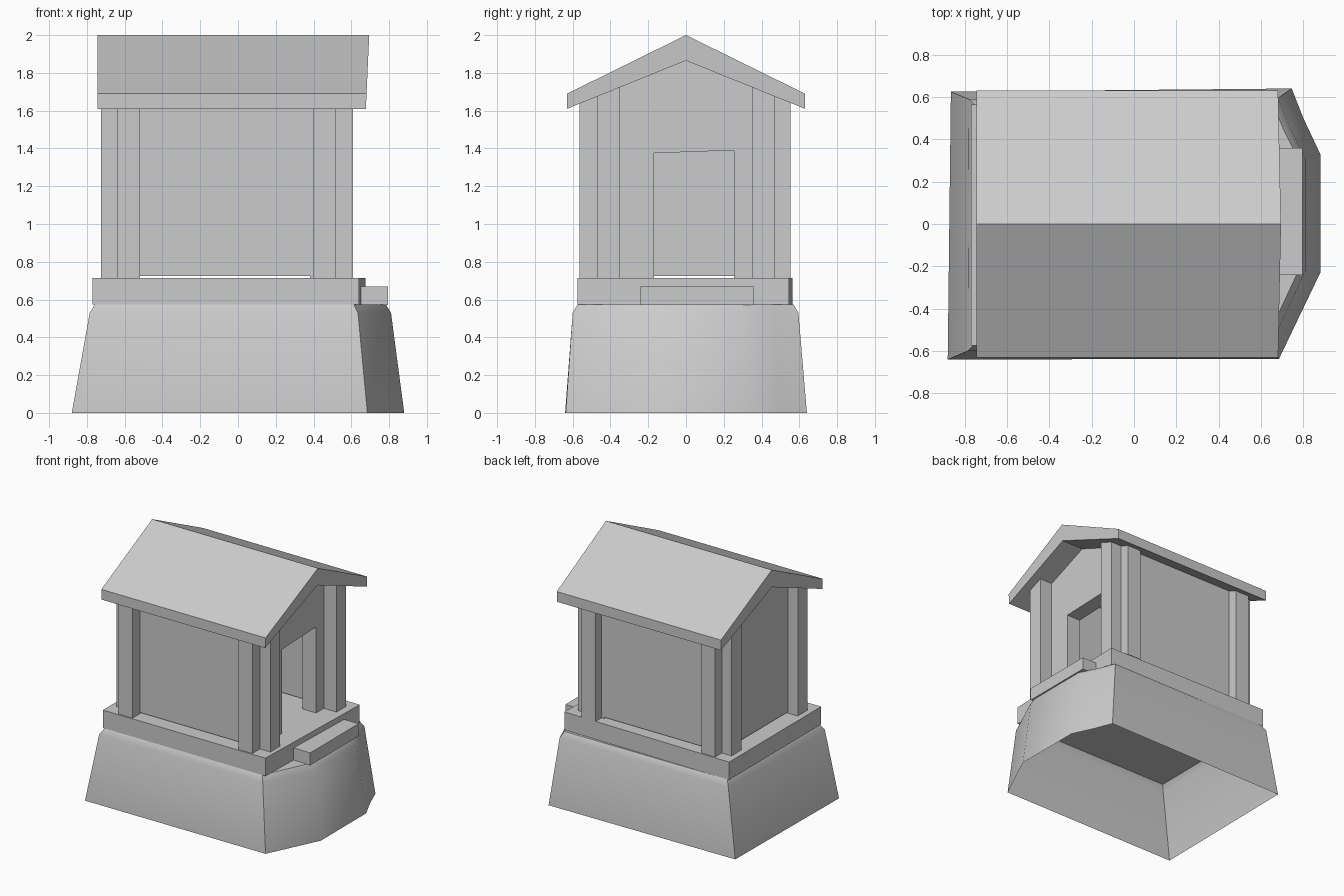
import bpy, bmesh

if "Cube" in bpy.data.objects:
    bpy.data.objects.remove(bpy.data.objects["Cube"])

ROOF_EAVE_Y, EAVE_Z, RIDGE_UNDER = 0.63, 1.61, 1.865


def under(y):
    """Height of the roof underside at y."""
    return RIDGE_UNDER - abs(y) / ROOF_EAVE_Y * (RIDGE_UNDER - EAVE_Z)


def loft(name, rings, cap_bottom=True):
    """Skin a stack of equal-length point rings."""
    bm = bmesh.new()
    vs = [[bm.verts.new(p) for p in ring] for ring in rings]
    n = len(vs[0])
    for a, b in zip(vs, vs[1:]):
        for i in range(n):
            j = (i + 1) % n
            bm.faces.new((a[i], a[j], b[j], b[i]))
    bm.faces.new(vs[-1])
    if cap_bottom:
        bm.faces.new(vs[0][::-1])
    bmesh.ops.recalc_face_normals(bm, faces=bm.faces)
    me = bpy.data.meshes.new(name)
    bm.to_mesh(me)
    bm.free()
    ob = bpy.data.objects.new(name, me)
    bpy.context.collection.objects.link(ob)
    return ob


def plan(name, outline, z0, z1):
    """Extrude an xy outline upwards."""
    return loft(name, [[(x, y, z) for x, y in outline] for z in (z0, z1)])


def section(name, profile, x0, x1):
    """Extrude a yz profile along x."""
    return loft(name, [[(x, y, z) for y, z in profile] for x in (x0, x1)])


def upright(name, x0, x1, y0, y1, z0):
    """Block standing at z0 whose top follows the roof slope."""
    return section(name, [(y0, z0), (y1, z0), (y1, under(y1)), (y0, under(y0))], x0, x1)


# Rock base: tapering, open underneath, small bevelled rim
foot = [(-0.88, -0.64), (0.685, -0.637), (0.88, -0.23), (0.88, 0.33),
        (0.80, 0.50), (0.745, 0.64), (-0.865, 0.625)]
rim = [(-0.785, -0.60), (0.635, -0.60), (0.81, -0.22), (0.81, 0.31),
       (0.735, 0.46), (0.68, 0.595), (-0.78, 0.59)]
base = loft("rock_base", [
    [(x, y, 0.0) for x, y in foot],
    [(x, y, 0.53) for x, y in rim],
    [(x * 0.965, y * 0.955, 0.575) for x, y in rim]], cap_bottom=False)
bpy.context.view_layer.objects.active = base
base.select_set(True)
bpy.ops.object.shade_smooth_by_angle(angle=0.75)

# Floor slab and doorstep
plan("floor_slab", [(-0.77, -0.575), (0.64, -0.575), (0.675, 0.545), (-0.77, 0.565)], 0.575, 0.715)
plan("doorstep", [(0.62, -0.24), (0.795, -0.24), (0.795, 0.36), (0.62, 0.36)], 0.572, 0.67)

# Side walls and posts, front and back
for label, s in (("front", -1), ("back", 1)):
    outer = 0.565 if s < 0 else 0.552
    upright(label + "_wall", -0.64, 0.50, s * 0.38, s * 0.475, 0.725)
    for end, x0, x1 in (("left", -0.64, -0.52), ("right", 0.40, 0.52)):
        upright(f"{label}_{end}_side_post", x0, x1, s * 0.46, s * outer, 0.715)
    for end, x0, x1 in (("left", -0.725, -0.63), ("right", 0.49, 0.61)):
        upright(f"{label}_{end}_end_post", x0, x1, s * 0.35, s * 0.47, 0.715)

# Gable end walls, the right one with a doorway
w = 0.475
top = [(w, under(w)), (0, RIDGE_UNDER), (-w, under(w))]
section("left_gable_wall", [(-w, 0.725), (w, 0.725)] + top, -0.64, -0.54)
section("right_gable_wall",
        [(-w, 0.715), (-0.17, 0.715), (-0.17, 1.375), (0.255, 1.39), (0.255, 0.715), (w, 0.715)] + top,
        0.38, 0.50)

# Pitched roof with a slightly slanted right end
roof_profile = [(-0.63, EAVE_Z), (0, RIDGE_UNDER), (0.63, EAVE_Z),
                (0.63, 1.69), (0, 2.0), (-0.63, 1.69)]
loft("roof", [
    [(-0.745, y, z) for y, z in roof_profile],
    [(0.677 + (z - EAVE_Z) * 0.045, y, z) for y, z in roof_profile]])
